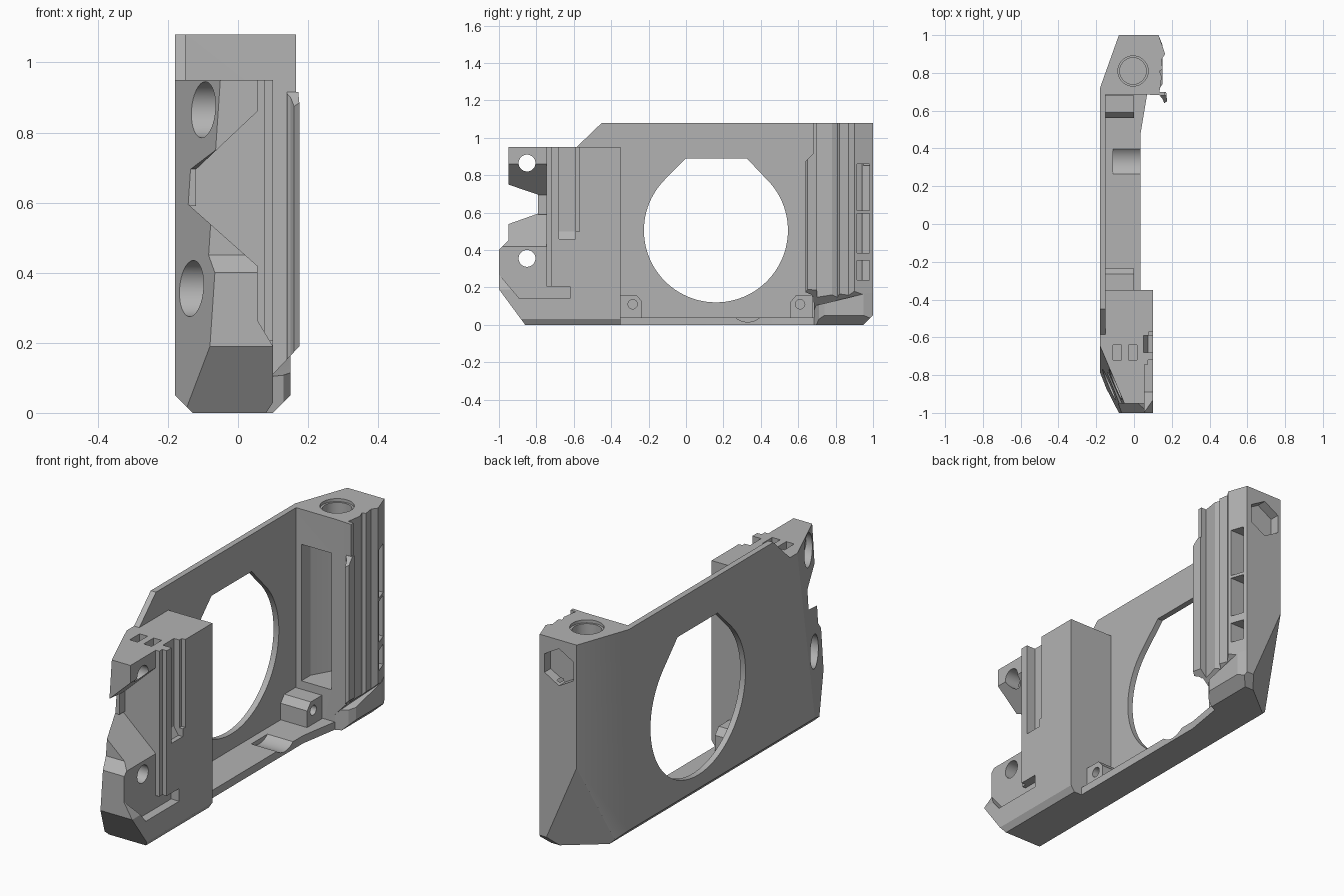
import bpy, bmesh, math
from mathutils import Vector

if "Cube" in bpy.data.objects:
    bpy.data.objects.remove(bpy.data.objects["Cube"])

grey = bpy.data.materials.new("plain_grey")
grey.use_nodes = True
COLOUR = (0.45, 0.45, 0.45, 1)
grey.diffuse_color = COLOUR
grey.node_tree.nodes["Principled BSDF"].inputs["Base Color"].default_value = COLOUR


def prism(name, pts, axis, lo, hi):
    """Extrude a 2D outline along an axis; outline uses the other two axes in order."""
    place = {"x": lambda a, b, t: (t, a, b),
             "y": lambda a, b, t: (a, t, b),
             "z": lambda a, b, t: (a, b, t)}[axis]
    bm = bmesh.new()
    rings = [[bm.verts.new(place(a, b, t)) for a, b in pts] for t in (lo, hi)]
    bm.faces.new(rings[0])
    bm.faces.new(rings[1][::-1])
    n = len(pts)
    for i in range(n):
        j = (i + 1) % n
        bm.faces.new((rings[0][i], rings[1][i], rings[1][j], rings[0][j]))
    bmesh.ops.recalc_face_normals(bm, faces=bm.faces)
    mesh = bpy.data.meshes.new(name)
    bm.to_mesh(mesh)
    bm.free()
    obj = bpy.data.objects.new(name, mesh)
    bpy.context.collection.objects.link(obj)
    mesh.materials.append(grey)
    return obj


def box(name, x, y, z):
    return prism(name, [(x[0], y[0]), (x[1], y[0]), (x[1], y[1]), (x[0], y[1])], "z", *z)


def circle(a, b, r, n=48, start=0.0, sweep=math.tau):
    return [(a + r * math.cos(start + sweep * i / n), b + r * math.sin(start + sweep * i / n))
            for i in range(n)]


def trim(obj, p1, p2, p3, outward):
    """Slice off what lies beyond the plane through three points."""
    p1, p2, p3 = map(Vector, (p1, p2, p3))
    normal = (p2 - p1).cross(p3 - p1).normalized()
    if normal.dot(Vector(outward)) < 0:
        normal = -normal
    bm = bmesh.new()
    bm.from_mesh(obj.data)
    bmesh.ops.bisect_plane(bm, geom=bm.verts[:] + bm.edges[:] + bm.faces[:], dist=1e-5,
                           plane_co=p1, plane_no=normal, clear_outer=True)
    bmesh.ops.holes_fill(bm, edges=[e for e in bm.edges if e.is_boundary], sides=0)
    bmesh.ops.recalc_face_normals(bm, faces=bm.faces)
    bm.to_mesh(obj.data)
    bm.free()


def cut(obj, *cutters):
    for c in cutters:
        c.hide_render = True
        mod = obj.modifiers.new("cut", "BOOLEAN")
        mod.operation, mod.solver, mod.object = "DIFFERENCE", "EXACT", c
        bpy.context.view_layer.objects.active = obj
        bpy.ops.object.modifier_apply(modifier=mod.name)
        bpy.data.objects.remove(c)


# Trims shared by several parts
def trim_outer_bottom(obj):
    trim(obj, (-.13, 0, 0), (-.13, 1, 0), (-.18, 0, .05), (-1, 0, -1))


def trim_front(obj):
    trim(obj, (0, -1, .19), (1, -1, .19), (0, -.86, 0), (0, -1, -1))
    trim(obj, (-.18, -.77, .155), (-.08, -1, .19), (-.18, -.645, .95), (-1, -1, 0))


def trim_rear(obj):
    trim(obj, (0, 1, .05), (1, 1, .05), (0, .95, 0), (0, 1, -1))
    trim(obj, (-.08, 1, .45), (-.15, .8, .03), (.10, 1, .03), (-1, 1, -1))


# Side plate with a flat-topped round opening
plate = prism("side_plate", [(-.76, 0), (-.76, .95), (-.585, .95), (-.45, 1.08),
                             (.72, 1.08), (.72, 0)], "x", -.18, -.15)
trim_outer_bottom(plate)
trim_front(plate)
opening = circle(.16, .505, .385, 72, math.radians(135), math.radians(270))
opening += [(.432, .777), (.325, .89), (0, .89)]
cut(plate, prism("opening_cutter", opening, "x", -.3, 0))

# Floor ledge with a shallow round scoop
ledge = prism("floor_ledge", [(-.18, -.76), (.035, -.76), (.035, .48), (.07, .69),
                              (.07, .72), (-.18, .72)], "z", 0, .04)
trim_outer_bottom(ledge)
trim_front(ledge)
cut(ledge, prism("scoop_cutter", circle(.33, .115, .1), "x", -.11, .2))

# Two screw tabs standing on the ledge
for name, y, side in (("front_tab", -.285, 1), ("rear_tab", .61, -1)):
    shape = [(y - side * .07, .03), (y + side * .05, .03), (y + side * .05, .125),
             (y + side * .02, .16), (y - side * .07, .16)]
    tab = prism(name, shape, "x", -.16, 0)
    cut(tab, prism("screw_cutter", circle(y, .11, .025, 24), "x", -.1, .1))

# Front block with a vertical groove, shelf recess and top slots
block = prism("front_block", [(-.16, -.745), (.075, -.745), (.075, -.72), (.1, -.72),
                              (.1, -.35), (-.16, -.35)], "z", 0, .95)
trim_outer_bottom(block)
trim_front(block)
trim(block, (.1, 0, .03), (.1, 1, .03), (.08, 0, 0), (1, 0, -1))
groove = prism("groove_cutter", [(.05, 1.1), (.05, .5), (.075, .46), (.2, .46), (.2, 1.1)],
               "y", -.68, -.59)
cut(block, groove,
    box("groove_step_cutter", (.08, .2), (-.60, -.57), (.5, 1.1)),
    box("shelf_cutter", (.055, .2), (-.8, -.62), (.14, .205)),
    *[box("slot_cutter", (x, x + .045), (-.72, -.64), (.88, 1)) for x in (-.11, -.03)])

# Front flanges, sloped towards the notch, with counterbored holes
upper = prism("upper_front_flange", [(-.95, .95), (-.73, .95), (-.73, .68), (-.745, .68),
                                     (-.95, .75)], "x", -.18, .055)
trim(upper, (.055, 0, .86), (.055, 1, .86), (-.125, 0, .69), (1, 0, -1))
lower = prism("lower_front_flange", [(-1, 0), (-1, .40), (-.95, .45), (-.95, .54), (-.79, .6),
                                     (-.73, .6), (-.73, 0)], "x", -.18, .055)
trim(lower, (.055, 0, .42), (.055, 1, .42), (-.08, 0, .54), (1, 0, 1))
trim_outer_bottom(lower)
for flange, z in ((upper, .865), (lower, .355)):
    trim_front(flange)
    cut(flange, prism("bore_cutter", circle(-.85, z, .08), "x", -.4, -.03),
        prism("hole_cutter", circle(-.85, z, .045, 32), "x", -.4, .3))
web = box("notch_web", (-.18, -.12), (-.79, -.73), (.59, .7))
trim_front(web)

# Lip along the lower front
lip = prism("front_lip", [(-1, 0), (-1, .27), (-.89, .14), (-.62, .14), (-.62, 0)],
            "x", .04, .1)
trim_front(lip)
trim(lip, (.1, 0, .03), (.1, 1, .03), (.08, 0, 0), (1, 0, -1))
trim(lip, (.1, 0, .19), (.1, 1, .19), (.04, 0, .29), (1, 0, 1))

# Rear column with rail profile, inner pocket, side slots, top bore and nut recess
column = prism("rear_column", [(-.18, .685), (-.18, .72), (-.08, 1), (.13, 1), (.165, .9),
                               (.145, .87), (.152, .82), (.135, .81), (.147, .78),
                               (.135, .70), (.165, .70), (.165, .68), (.07, .685)],
               "z", 0, 1.08)
trim_outer_bottom(column)
trim_rear(column)
trim(column, (.1, 0, .11), (.1, 1, .11), (.175, 0, .19), (1, 0, -1))
pocket = prism("pocket_cutter", [(-.12, .6), (.05, .6), (.05, .94), (0, .94), (-.04, .9),
                                 (-.12, .76)], "z", .2, .9)
cut(column, pocket,
    prism("bore_cutter", circle(-.005, .81, .07), "z", .94, 1.2),
    prism("bore_rim_cutter", circle(-.005, .81, .08), "z", 1.065, 1.2),
    prism("nut_cutter", circle(.02, .94, .095, 6, math.pi / 2), "y", .95, 1.1),
    *[box("side_slot_cutter", (.03, .3), (.915, .98), zz)
      for zz in ((.24, .345), (.385, .595), (.61, .86))])

# Hooked rail on the inner edge of the column
rail = prism("rear_rail", [(.14, .70), (.17, .70), (.175, .65), (.16, .64), (.15, .665),
                           (.14, .675)], "z", .12, .915)
trim(rail, (0, .64, .875), (1, .64, .875), (0, .68, .915), (0, -1, 1))
trim(rail, (.1, 0, .11), (.1, 1, .11), (.175, 0, .19), (1, 0, -1))

# Rear foot
foot = prism("rear_foot", [(-.18, .685), (.07, .685), (.13, .71), (.15, .74), (.15, .95),
                           (.13, 1), (-.08, 1), (-.18, .72)], "z", 0, .17)
trim_outer_bottom(foot)
trim_rear(foot)
trim(foot, (.15, 0, .05), (.15, 1, .05), (.1, 0, 0), (1, 0, -1))
trim(foot, (0, .72, .11), (1, .72, .11), (0, .93, .16), (0, 0, 1))

# Smooth the round holes while keeping the hard edges
for obj in bpy.context.scene.objects:
    obj.select_set(obj.type == "MESH")
bpy.context.view_layer.objects.active = plate
bpy.ops.object.shade_smooth_by_angle(angle=math.radians(20))
